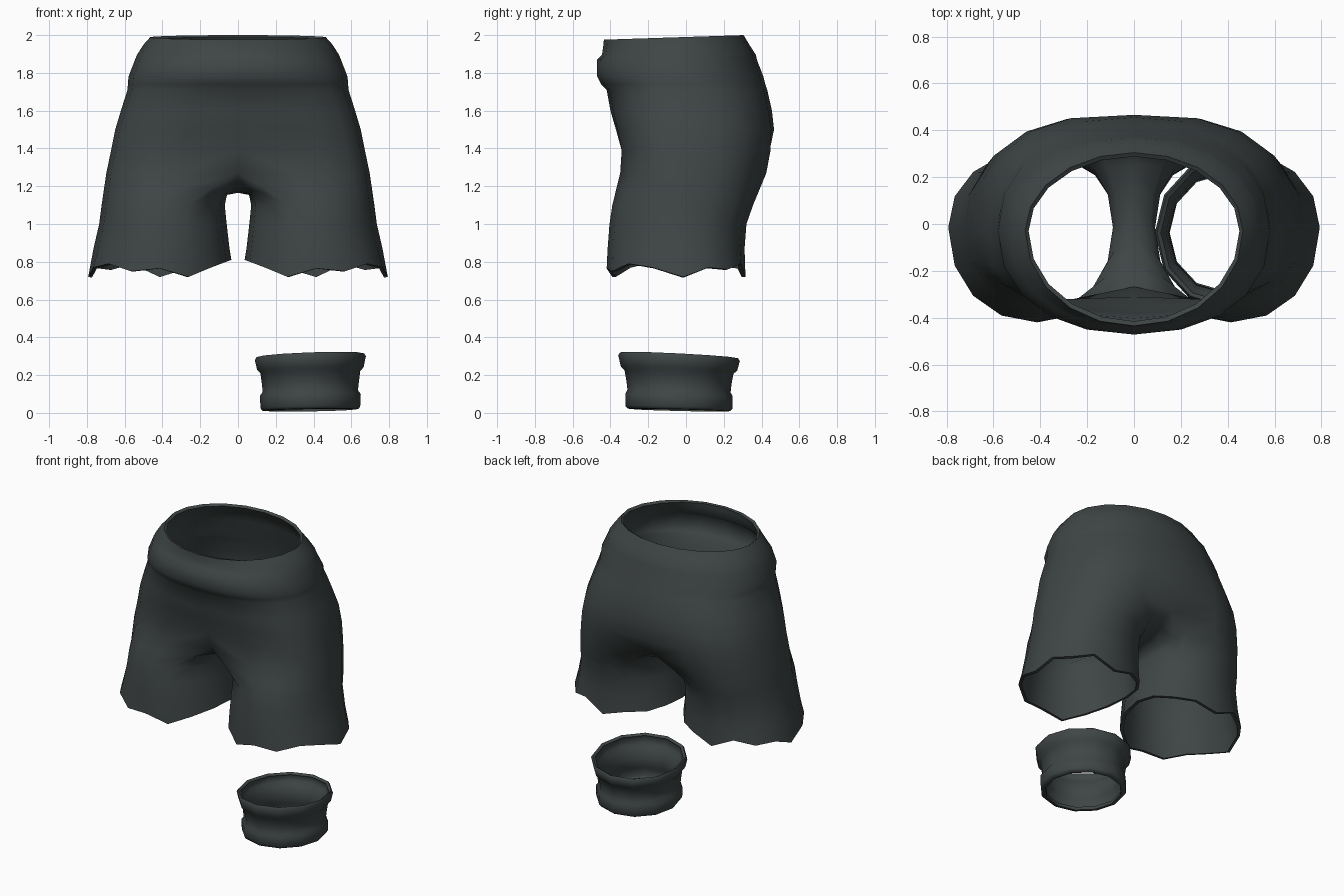
import bpy, bmesh
from math import sin, cos, pi, radians
from mathutils import Vector

old = bpy.data.objects.get("Cube")
if old:
    bpy.data.objects.remove(old, do_unlink=True)

# One dark cloth colour for everything
cloth = bpy.data.materials.new("dark_grey_cloth")
cloth.use_nodes = True
COLOUR = (0.050, 0.060, 0.060, 1)
cloth.diffuse_color = COLOUR
bsdf = cloth.node_tree.nodes["Principled BSDF"]
bsdf.inputs["Base Color"].default_value = COLOUR
bsdf.inputs["Roughness"].default_value = 0.9

SIDE = 10      # segments around the outside of each half
INNER = 5      # extra points along the inside of each leg
RING = SIDE + 1 + INNER


def power(v, e):
    return abs(v) ** e * (1 if v >= 0 else -1)


def oval(angle, cx, rx, cy, front, back, e=1.0):
    """Point on an oval whose front and back depths differ."""
    s = power(sin(angle), e)
    y = cy + s * (back - cy if s > 0 else cy - front)
    return cx + rx * power(cos(angle), e), y


def skin(bm, rings, closed):
    for a, b in zip(rings, rings[1:]):
        n = min(len(a), len(b))
        for j in range(n if closed else n - 1):
            k = (j + 1) % n
            bm.faces.new((a[j], b[j], b[k], a[k]))


def finish(bm, name, thickness, mirror=False):
    mesh = bpy.data.meshes.new(name)
    bm.to_mesh(mesh)
    bm.free()
    mesh.materials.append(cloth)
    obj = bpy.data.objects.new(name, mesh)
    bpy.context.collection.objects.link(obj)
    bpy.ops.object.select_all(action='DESELECT')
    obj.select_set(True)
    bpy.context.view_layer.objects.active = obj
    if mirror:
        obj.modifiers.new("mirror", 'MIRROR').merge_threshold = 0.001
    wall = obj.modifiers.new("wall", 'SOLIDIFY')
    wall.thickness = thickness
    wall.offset = -1
    for m in [m.name for m in obj.modifiers]:
        bpy.ops.object.modifier_apply(modifier=m)
    bpy.ops.object.shade_smooth_by_angle(angle=radians(70))


# Shorts: waist and hips as half rings (z, half width, front, back, squareness)
hips = [
    (1.99, .465, -.435, .305, 1), (1.95, .50, -.437, .335, 1),
    (1.895, .535, -.445, .37, .95), (1.87, .545, -.472, .375, .95),
    (1.78, .58, -.47, .41, .9), (1.74, .583, -.45, .42, .9),
    (1.71, .585, -.42, .43, .85), (1.6, .62, -.40, .455, .8),
    (1.5, .65, -.375, .47, .75), (1.39, .672, -.352, .465, .72),
    (1.27, .697, -.36, .442, .72)]
# Legs as full rings (z, outer x, inner x, front, back)
legs = [(1.1, .722, .07, -.39, .355), (1.0, .735, .06, -.405, .32),
        (.87, .765, .045, -.415, .31), (.76, .793, .035, -.42, .315)]
# Ragged hem heights around a leg, from inner front, round the outside
hem = [-.04, .005, -.01, .03, .01, -.04, .01, .0, .03, -.04, .005,
       .015, .04, .05, .04, .01]

rows = []
for z, w, front, back, e in hips:
    row = []
    for j in range(SIDE + 1):
        x, y = oval(-pi / 2 + pi * j / SIDE, 0, w, -.03, front, back, e)
        if j in (0, SIDE):
            x = 0
        row.append(Vector((x, y, z + (.01 * y / .305 if z > 1.98 else 0))))
    rows.append(row)

# Front and back centre lines sink in towards the crotch
for row, sink in zip(rows[-3:], (.004, .022, .075)):
    row[0].y += sink
    row[SIDE].y -= sink

# Seam between the legs closes the lowest hip ring
seam = rows[-1]
start, end = seam[SIDE].copy(), seam[0].copy()
for i in range(1, INNER + 1):
    s = i / (INNER + 1)
    p = start.lerp(end, s)
    p.z -= .105 * sin(pi * s) ** .7
    seam.append(p)

leg_rows = []
for z, outer, inner, front, back in legs:
    row = []
    for j in range(RING):
        a = radians(-112.5) + 2 * pi * j / RING
        x, y = oval(a, (outer + inner) / 2, (outer - inner) / 2,
                    -.015, front, back, .95)
        row.append(Vector((x, y, z)))
    leg_rows.append(row)
for p, dz in zip(leg_rows[-1], hem):
    p.z += dz

# Rounded turn from the seam into the leg
turn = [a.lerp(b, .55) for a, b in zip(seam, leg_rows[0])]
for i, p in enumerate(turn):
    if i > SIDE:
        p.x += .02
        p.z += .025
    elif i in (0, SIDE):
        p.z += .01

bm = bmesh.new()
top = [[bm.verts.new(p) for p in r] for r in rows]
low = [top[-1]] + [[bm.verts.new(p) for p in r] for r in [turn] + leg_rows]
skin(bm, top[:-1] + [top[-1][:SIDE + 1]], False)
skin(bm, low, True)
finish(bm, "shorts", .02, mirror=True)

# Lower cuff for the left leg: (z, x radius, y radius, slant)
profile = [(.305, .285, .312, 1), (.29, .294, .322, 1), (.235, .282, .308, .7),
           (.215, .264, .288, .6), (.16, .257, .278, .5), (.115, .252, .273, .5),
           (.095, .267, .284, .5), (.03, .264, .284, .5), (.016, .255, .272, .5),
           (.014, .232, .25, .5)]
SIDES = 12
bm = bmesh.new()
rings = []
for z, rx, ry, slant in profile:
    ring = []
    for j in range(SIDES):
        a = 2 * pi * j / SIDES
        x, y = rx * cos(a), ry * sin(a)
        ring.append(bm.verts.new((.383 + x, -.037 + y,
                                  z + slant * (.035 * x - .05 * y))))
    rings.append(ring)
skin(bm, rings, True)
finish(bm, "left_cuff", .02)
